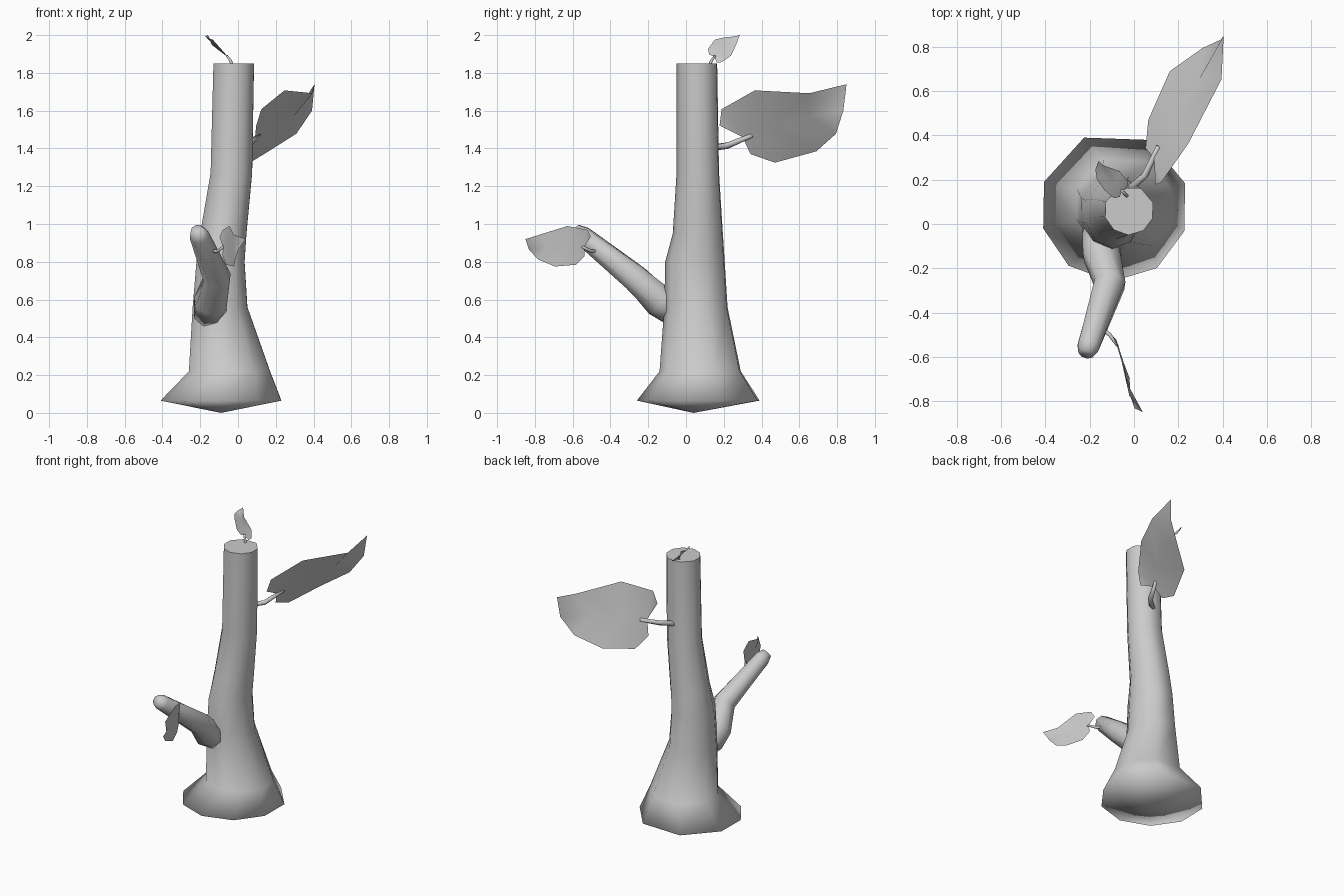
import bpy, bmesh, math
from mathutils import Vector

cube = bpy.data.objects.get("Cube")
if cube:
    bpy.data.objects.remove(cube, do_unlink=True)

GREY = (0.6, 0.6, 0.6, 1)
grey = bpy.data.materials.new("plain grey")
grey.use_nodes = True
grey.diffuse_color = GREY
grey.node_tree.nodes["Principled BSDF"].inputs["Base Color"].default_value = GREY


def finish(name, bm, fix_normals=True):
    """Turn a bmesh into a smooth shaded object."""
    if fix_normals:
        bmesh.ops.recalc_face_normals(bm, faces=bm.faces)
    for f in bm.faces:
        f.smooth = True
    mesh = bpy.data.meshes.new(name)
    bm.to_mesh(mesh)
    bm.free()
    mesh.materials.append(grey)
    obj = bpy.data.objects.new(name, mesh)
    bpy.context.collection.objects.link(obj)
    return obj


def bridge(bm, a, b):
    """Join two rings of equal length with quads."""
    n = len(a)
    for i in range(n):
        j = (i + 1) % n
        bm.faces.new((a[i], a[j], b[j], b[i]))


def tube(name, path, sides):
    """Tapered closed tube through (point, radius) pairs."""
    bm = bmesh.new()
    pts = [Vector(p) for p, r in path]
    rings = []
    for i, (p, r) in enumerate(path):
        along = (pts[min(i + 1, len(pts) - 1)] - pts[max(i - 1, 0)]).normalized()
        side = along.cross(Vector((0, 0, 1))).normalized()
        up = side.cross(along)
        ring = []
        for k in range(sides):
            a = math.tau * (k + 0.5) / sides
            ring.append(bm.verts.new(pts[i] + r * (math.cos(a) * side + math.sin(a) * up)))
        rings.append(ring)
    for a, b in zip(rings, rings[1:]):
        bridge(bm, a, b)
    bm.faces.new(rings[0])
    bm.faces.new(rings[-1])
    return finish(name, bm)


# Trunk: uneven nine-sided rings as (z, x min, x max, y min, y max)
ANGLES = [math.radians(a) for a in (18, 62, 114, 161, 197, 232, 268, 305, 341)]
CX = [math.cos(a) for a in ANGLES]
CY = [math.sin(a) for a in ANGLES]
TRUNK = [
    (0.065, -0.41, 0.23, -0.26, 0.39),
    (0.22, -0.26, 0.17, -0.14, 0.29),
    (0.56, -0.24, 0.05, -0.115, 0.22),
    (0.80, -0.22, 0.035, -0.11, 0.205),
    (0.95, -0.20, 0.045, -0.07, 0.195),
    (1.27, -0.145, 0.075, -0.05, 0.175),
    (1.85, -0.13, 0.085, -0.05, 0.165),
]


def fit(values, lo, hi):
    a, b = min(values), max(values)
    return [lo + (v - a) / (b - a) * (hi - lo) for v in values]


bm = bmesh.new()
rings = []
for z, x0, x1, y0, y1 in TRUNK:
    rings.append([bm.verts.new((x, y, z)) for x, y in zip(fit(CX, x0, x1), fit(CY, y0, y1))])
for a, b in zip(rings, rings[1:]):
    bridge(bm, a, b)
root = bm.verts.new((-0.09, 0.04, 0))
for i, v in enumerate(rings[0]):
    bm.faces.new((v, rings[0][i - 1], root))
top = bm.faces.new(rings[-1])
for e in top.edges:
    e.smooth = False
finish("trunk", bm)

# Broken side branch with a blunt rounded tip
tube("branch", [
    ((-0.15, -0.04, 0.53), 0.09),
    ((-0.145, -0.14, 0.59), 0.09),
    ((-0.11, -0.27, 0.715), 0.075),
    ((-0.205, -0.55, 0.94), 0.053),
    ((-0.218, -0.585, 0.968), 0.035),
], 8)

# Leaf blade in local (along, across, out) units; both edges run base to tip
EDGE_A = [(-0.10, 0.17, 0.01), (-0.02, 0.27, -0.02), (0.32, 0.29, 0), (0.74, 0.10, 0.09)]
EDGE_B = [(-0.03, -0.15, 0), (0.10, -0.30, 0), (0.45, -0.37, 0), (0.72, -0.29, 0.08),
          (0.89, -0.15, 0.085)]
MIDRIB = [(0.25, -0.02, 0.02), (0.6, -0.08, 0.05)]


def leaf(name, base, tip, across):
    base, tip = Vector(base), Vector(tip)
    size = (tip - base).length
    u = (tip - base).normalized()
    v = Vector(across)
    v = (v - v.dot(u) * u).normalized()
    w = u.cross(v)
    bm = bmesh.new()

    def add(p):
        return bm.verts.new(base + size * (p[0] * u + p[1] * v + p[2] * w))

    a = [add(p) for p in EDGE_A]
    b = [add(p) for p in EDGE_B]
    m = [add(p) for p in MIDRIB]
    start, end = add((0, 0, 0)), add((1, 0, 0))
    for face in ((start, a[0], a[1]), (start, a[1], a[2], m[0]), (m[0], a[2], a[3], m[1]),
                 (m[1], a[3], end), (start, b[1], b[0]), (start, m[0], b[2], b[1]),
                 (m[0], m[1], b[3], b[2]), (m[1], b[4], b[3]), (m[1], end, b[4])):
        bm.faces.new(face)
    return finish(name, bm)


leaf("large_leaf", (0.09, 0.30, 1.46), (0.405, 0.85, 1.74), (0.27, -0.56, 0.78))
leaf("branch_leaf", (-0.08, -0.54, 0.88), (0.04, -0.85, 0.92), (0, 0, 1))
leaf("top_leaf", (-0.055, 0.15, 1.885), (-0.16, 0.285, 2.0), (0.4, 0.765, -0.504))

# Leaf stems
tube("large_leaf_stem", [((-0.03, 0.15, 1.405), 0.018), ((0.05, 0.22, 1.415), 0.017),
                         ((0.11, 0.35, 1.47), 0.012)], 6)
tube("branch_leaf_stem", [((-0.16, -0.46, 0.86), 0.01), ((-0.11, -0.50, 0.855), 0.01),
                          ((-0.075, -0.55, 0.88), 0.007)], 6)
tube("top_leaf_stem", [((-0.03, 0.125, 1.84), 0.009), ((-0.04, 0.135, 1.865), 0.008),
                       ((-0.058, 0.153, 1.89), 0.006)], 6)
